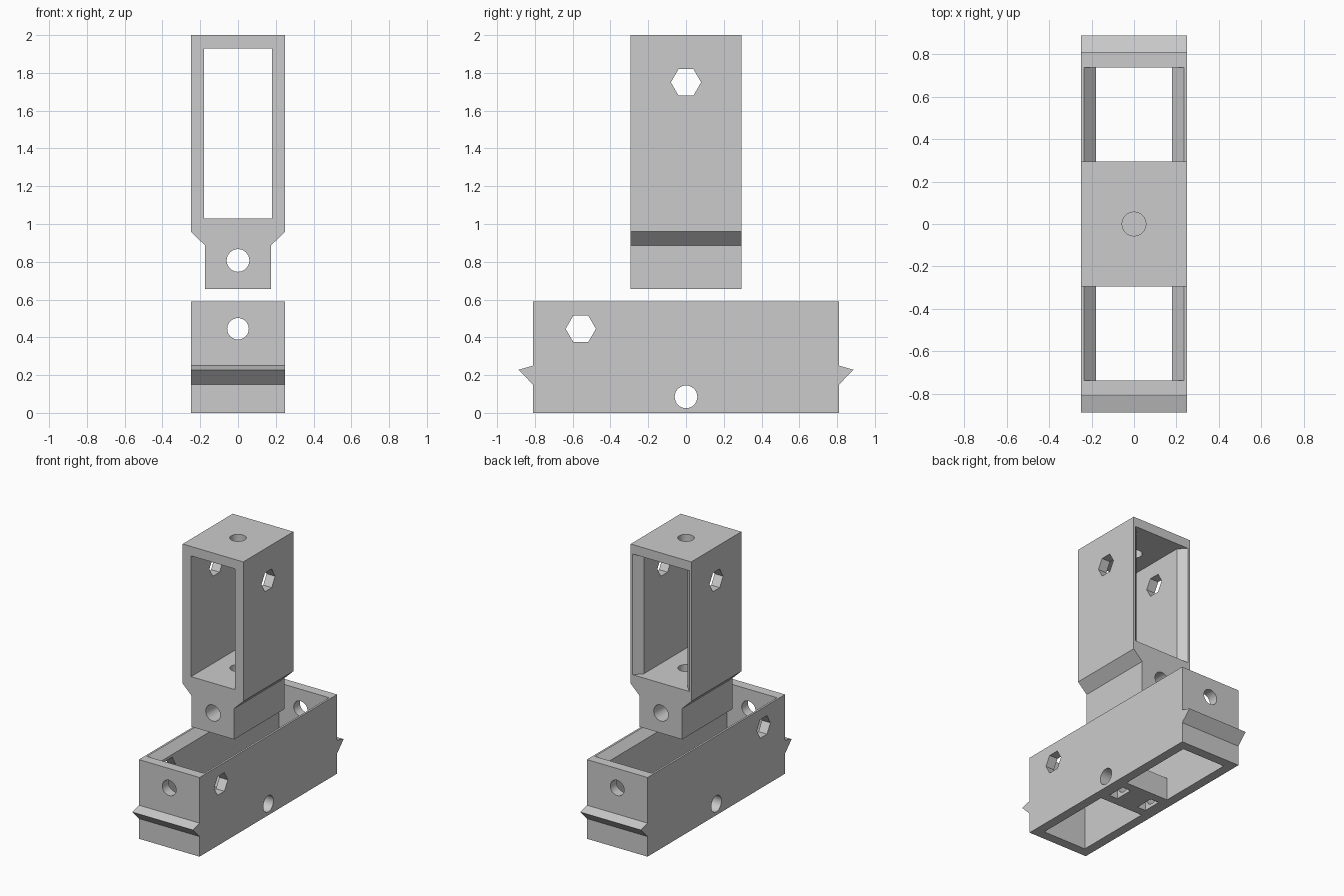
import bpy, bmesh, math
from mathutils import Vector

cube = bpy.data.objects.get("Cube")
if cube:
    bpy.data.objects.remove(cube, do_unlink=True)

grey = bpy.data.materials.new("plain grey")
grey.use_nodes = True
grey.diffuse_color = (0.6, 0.6, 0.6, 1)
grey.node_tree.nodes["Principled BSDF"].inputs["Base Color"].default_value = (0.6, 0.6, 0.6, 1)


def prism(name, points, axis, lo, hi):
    """Extrude a 2D profile along an axis."""
    def place(p, d):
        a, b = p
        return Vector({"x": (d, a, b), "y": (a, d, b), "z": (a, b, d)}[axis])
    bm = bmesh.new()
    face = bm.faces.new([bm.verts.new(place(p, lo)) for p in points])
    step = place((0, 0), hi - lo)
    out = bmesh.ops.extrude_face_region(bm, geom=[face], use_keep_orig=True)
    moved = [v for v in out["geom"] if isinstance(v, bmesh.types.BMVert)]
    bmesh.ops.translate(bm, verts=moved, vec=step)
    bmesh.ops.recalc_face_normals(bm, faces=bm.faces)
    mesh = bpy.data.meshes.new(name)
    bm.to_mesh(mesh)
    bm.free()
    mesh.materials.append(grey)
    obj = bpy.data.objects.new(name, mesh)
    bpy.context.scene.collection.objects.link(obj)
    return obj


def ngon(a, b, radius, sides=32):
    turn = 2 * math.pi / sides
    return [(a + radius * math.cos(i * turn), b + radius * math.sin(i * turn)) for i in range(sides)]


def rect(a0, a1, b0, b1):
    return [(a0, b0), (a1, b0), (a1, b1), (a0, b1)]


def mirrored(half):
    """Close a symmetric profile from its positive half."""
    return half + [(-a, b) for a, b in reversed(half)]


def carve(obj, cutters):
    """Subtract the cutters one by one, then bake the result."""
    for cutter in cutters:
        cutter.hide_render = True
        mod = obj.modifiers.new("cut", "BOOLEAN")
        mod.operation, mod.solver, mod.object = "DIFFERENCE", "EXACT", cutter
    graph = bpy.context.evaluated_depsgraph_get()
    mesh = bpy.data.meshes.new_from_object(obj.evaluated_get(graph))
    obj.modifiers.clear()
    obj.data = mesh
    for cutter in cutters:
        bpy.data.objects.remove(cutter, do_unlink=True)
    bpy.ops.object.select_all(action="DESELECT")
    obj.select_set(True)
    bpy.context.view_layer.objects.active = obj
    bpy.ops.object.shade_smooth_by_angle()


# Lower housing: long box with a pointed ridge on each end
housing = prism("lower_housing", mirrored(
    [(0.81, 0), (0.81, 0.15), (0.887, 0.228), (0.81, 0.25), (0.81, 0.59)]), "x", -0.25, 0.25)
cuts = [
    # Open cavity that leaves a cross bar in the middle
    prism("cavity", mirrored([(0.135, 0.17), (0.135, -0.1), (0.737, -0.1), (0.737, 0.7)]), "x", -0.18, 0.18),
    # Bevelled upper edges
    prism("bevel", mirrored([(0.18, 0.535), (0.235, 0.59), (0.235, 0.7)]), "y", -0.737, 0.737),
    # Bolt holes
    prism("end_hole", ngon(0, 0.445, 0.057), "y", -1, 1),
    prism("side_hole", ngon(0, 0.085, 0.06), "x", -1, 1),
    prism("hex_hole", ngon(-0.557, 0.445, 0.08, 6), "x", -1, 1),
]
# Nut pockets under the cross bar
for side in (-1, 1):
    x0, x1 = sorted((side * 0.09, side * 0.16))
    cuts.append(prism("nut_pocket", rect(x0, x1, -0.07, 0.07), "z", -0.1, 0.155))
carve(housing, cuts)

# Upper frame: upright frame on a narrower stalk
frame = prism("upper_frame", mirrored(
    [(0.175, 0.657), (0.175, 0.887), (0.25, 0.96), (0.25, 2)]), "y", -0.295, 0.295)
carve(frame, [
    prism("window", rect(-0.18, 0.18, 1.03, 1.93), "y", -1, 1),
    prism("bevel", mirrored([(0.18, 0.24), (0.235, 0.295), (0.235, 0.4)]), "z", 1.03, 1.93),
    prism("stalk_hole", ngon(0, 0.807, 0.06), "y", -1, 1),
    prism("upright_hole", ngon(0, 0, 0.056), "z", 0.5, 2.2),
    prism("hex_hole", ngon(0, 1.75, 0.08, 6), "x", -1, 1),
])
